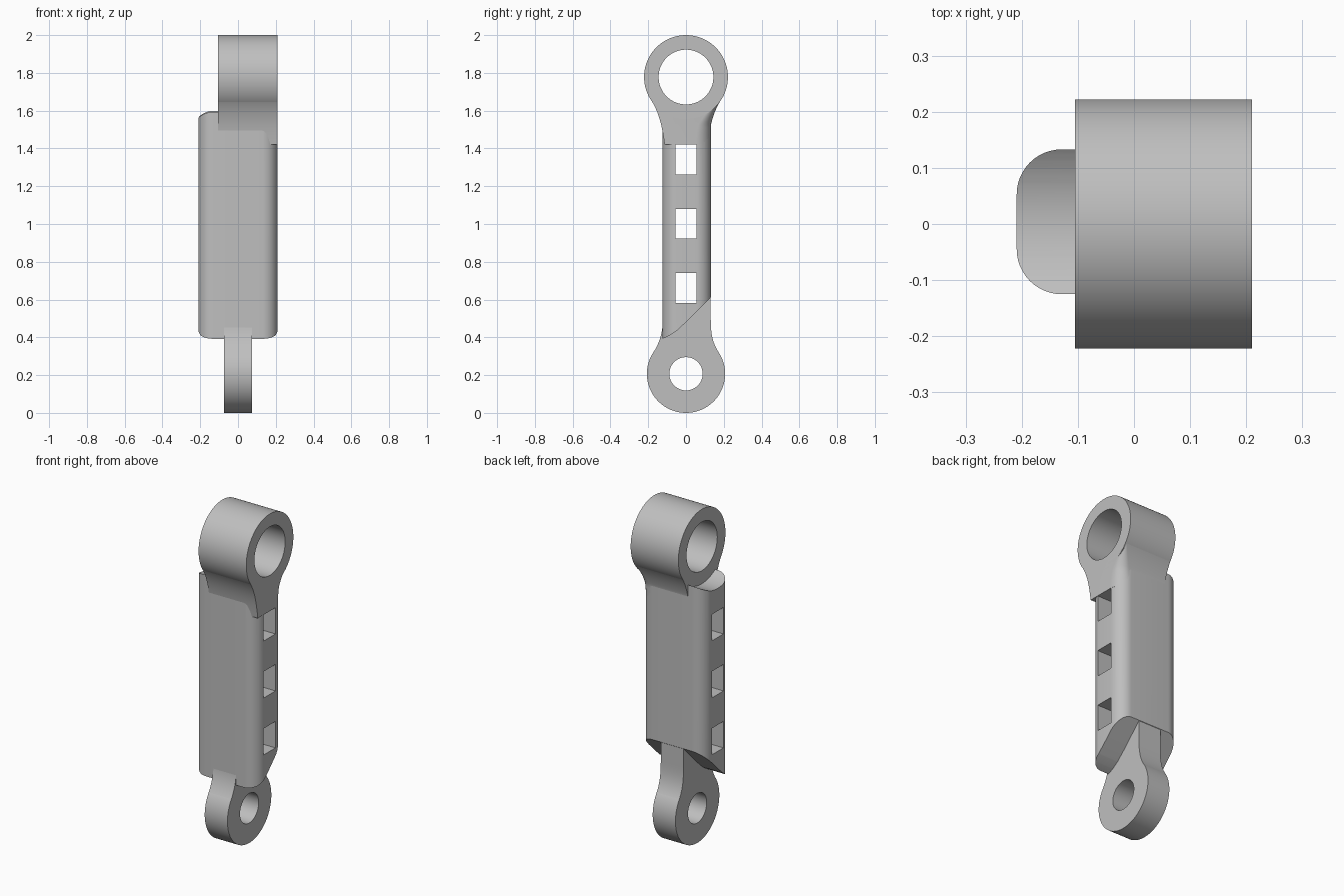
import bpy, bmesh, math

if "Cube" in bpy.data.objects:
    bpy.data.objects.remove(bpy.data.objects["Cube"], do_unlink=True)

grey = bpy.data.materials.new("plain_grey")
grey.use_nodes = True
GREY = (0.52, 0.52, 0.52, 1)
grey.diffuse_color = GREY
grey.node_tree.nodes["Principled BSDF"].inputs["Base Color"].default_value = GREY


def loft(name, sections):
    """Skin a list of equal-length point loops and cap both ends."""
    bm = bmesh.new()
    loops = [[bm.verts.new(p) for p in s] for s in sections]
    n = len(loops[0])
    for a, b in zip(loops, loops[1:]):
        for i in range(n):
            j = (i + 1) % n
            bm.faces.new((a[i], a[j], b[j], b[i]))
    bm.faces.new(loops[0][::-1])
    bm.faces.new(loops[-1])
    bmesh.ops.recalc_face_normals(bm, faces=bm.faces)
    mesh = bpy.data.meshes.new(name)
    bm.to_mesh(mesh)
    bm.free()
    mesh.materials.append(grey)
    ob = bpy.data.objects.new(name, mesh)
    bpy.context.collection.objects.link(ob)
    return ob


def prism(name, profile, x0, x1):
    """Extrude a (y, z) profile along x."""
    return loft(name, [[(x, y, z) for y, z in profile] for x in (x0, x1)])


def disc(r, zc, n=96):
    return [(r * math.cos(math.tau * i / n), zc + r * math.sin(math.tau * i / n))
            for i in range(n)]


def rounded(x0, x1, y0, y1, z, radii, n=12):
    """Rectangle at height z; radii are for the corners ++, -+, --, +-."""
    pts = []
    signs = ((1, 1), (-1, 1), (-1, -1), (1, -1))
    for k, ((sx, sy), r) in enumerate(zip(signs, radii)):
        cx = (x1 if sx > 0 else x0) - sx * r
        cy = (y1 if sy > 0 else y0) - sy * r
        if r == 0:
            pts.append((cx, cy, z))
            continue
        for i in range(n + 1):
            a = math.pi / 2 * (k + i / n)
            pts.append((cx + r * math.cos(a), cy + r * math.sin(a), z))
    return pts


def ease(t, a, b, ma, mb):
    """Curve from a to b with end slopes ma and mb."""
    return ((2*t**3 - 3*t*t + 1) * a + (t**3 - 2*t*t + t) * ma
            + (3*t*t - 2*t**3) * b + (t**3 - t*t) * mb)


def cut(ob, cutters):
    bpy.context.view_layer.objects.active = ob
    for c in cutters:
        m = ob.modifiers.new("cut", "BOOLEAN")
        m.operation, m.solver, m.object = "DIFFERENCE", "EXACT", c
        bpy.ops.object.modifier_apply(modifier=m.name)


TOP_Z, TOP_R = 1.778, 0.222
LOW_Z, LOW_R = 0.207, 0.207
BODY_X = 0.209

# Cutters: bores, windows, clearance above the body and slanted underside
top_bore = prism("top_bore", disc(0.145, TOP_Z), -1, 1)
low_bore = prism("low_bore", disc(0.088, LOW_Z), -1, 1)
clearance = prism("clearance", disc(TOP_R + 0.001, TOP_Z), -1, 1)
windows = [prism("window_cut", [(-0.055, z), (0.055, z), (0.055, z + 0.158), (-0.055, z + 0.158)], -1, 1)
           for z in (0.582, 0.922, 1.262)]
slant = prism("slant", [(-0.3, 0.2), (0.3, 0.2), (0.3, 0.78), (0, 0.48), (-0.05, 0.434),
                        (-0.09, 0.408), (-0.125, 0.392), (-0.3, 0.35)], -1, 1)
cutters = [top_bore, low_bore, clearance, slant] + windows

# Main body with rounded long edges
body = loft("body", [rounded(-BODY_X, BODY_X, -0.125, 0.133, z, [0.08] * 4)
                     for z in (0.3, 1.62)])
cut(body, [slant, clearance] + windows)

# Upper eye
top_eye = prism("upper_eye", disc(TOP_R, TOP_Z), -0.105, 0.21)
cut(top_eye, [top_bore])

# Upper neck flaring into the eye, its rear left edge rounded off
steps = 16
sections = []
for i in range(steps + 1):
    t = i / steps
    w = ease(t, 0.113, 0.187, 0.036, 0.154)
    back = max(w, 0.132)
    sections.append(rounded(-0.105, 0.21, -w, back, 1.42 + 0.24 * t,
                            [0.08 * (1 - t * t) + 0.001, 0, 0, 0]))
top_neck = loft("upper_neck", sections)
cut(top_neck, [top_bore])

# Lower eye
low_eye = prism("lower_eye", disc(LOW_R, LOW_Z), -0.075, 0.075)
cut(low_eye, [low_bore])

# Lower neck narrowing up into the body
sections = []
for i in range(steps + 1):
    t = i / steps
    front, back = (ease(t, 0.173, e, -0.117, 0) for e in (0.122, 0.131))
    sections.append(rounded(-0.075, 0.075, -front, back, 0.32 + 0.18 * t, [0] * 4))
sections.append([(x, y, 0.64) for x, y, z in sections[-1]])
low_neck = loft("lower_neck", sections)
cut(low_neck, [low_bore] + windows[:1])

for c in cutters:
    bpy.data.objects.remove(c, do_unlink=True)

# Smooth curved faces, keep the crisp edges
bpy.ops.object.select_all(action="DESELECT")
for ob in (body, top_eye, top_neck, low_eye, low_neck):
    ob.select_set(True)
bpy.context.view_layer.objects.active = body
bpy.ops.object.shade_smooth_by_angle(angle=math.radians(30))
